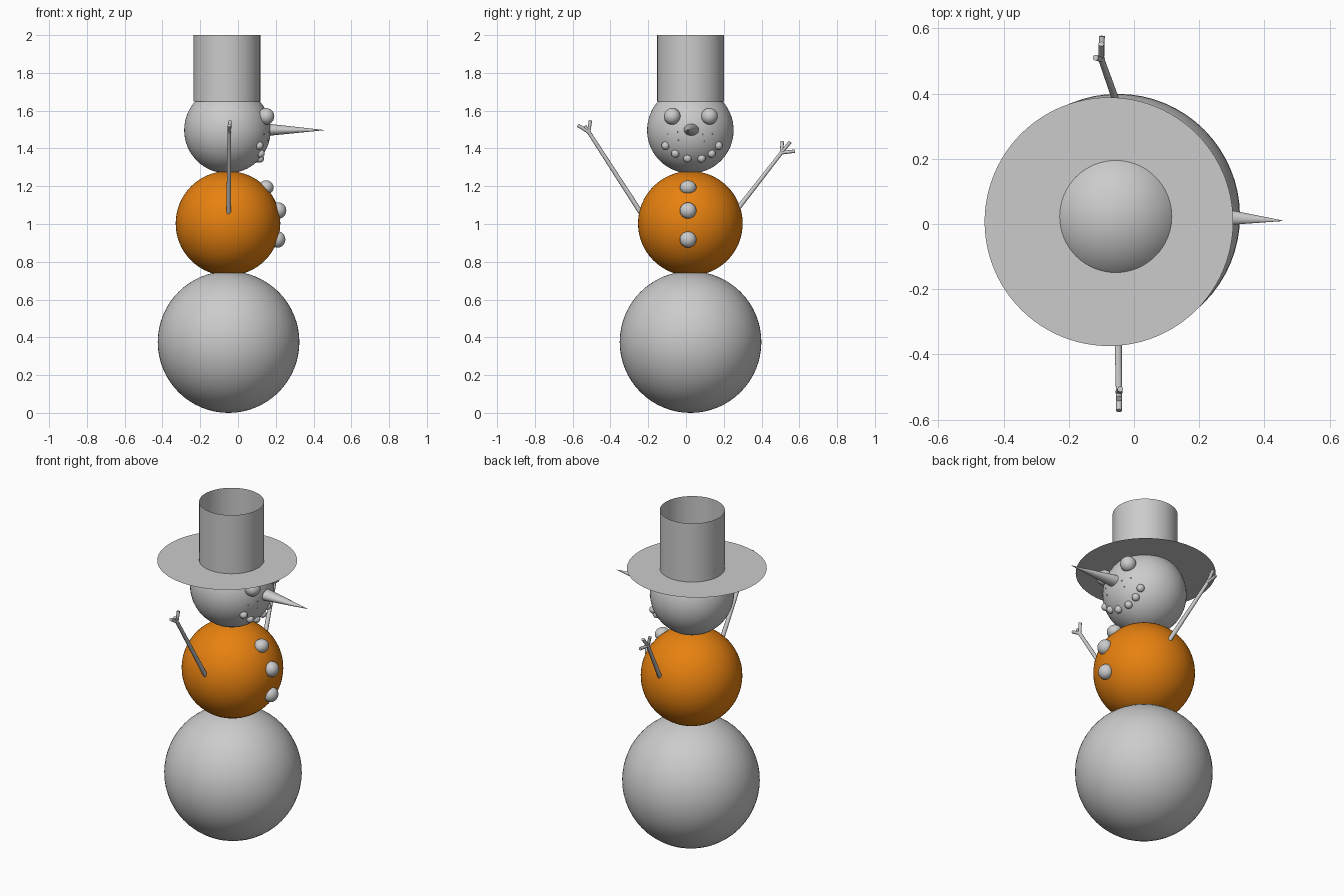
import bpy, math
from mathutils import Vector

if "Cube" in bpy.data.objects:
    bpy.data.objects.remove(bpy.data.objects["Cube"])

def material(name, color):
    m = bpy.data.materials.new(name)
    m.diffuse_color = (*color, 1)
    m.use_nodes = True
    m.node_tree.nodes["Principled BSDF"].inputs["Base Color"].default_value = m.diffuse_color
    return m

GREY = material("snow grey", (0.6, 0.6, 0.6))
ORANGE = material("orange", (0.8, 0.22, 0.005))

def finish(name, mat=GREY):
    o = bpy.context.object
    o.name = name
    o.data.materials.append(mat)
    bpy.ops.object.shade_smooth_by_angle(angle=math.radians(40))
    return o

def ball(name, loc, r, mat=GREY, scale=(1, 1, 1), seg=24):
    bpy.ops.mesh.primitive_uv_sphere_add(segments=seg, ring_count=seg // 2, radius=r, location=loc)
    bpy.context.object.scale = scale
    return finish(name, mat)

def stick(name, a, b, r1, r2, verts=10):
    a, b = Vector(a), Vector(b)
    d = b - a
    bpy.ops.mesh.primitive_cone_add(vertices=verts, radius1=r1, radius2=r2, depth=d.length,
                                    location=(a + b) / 2,
                                    rotation=d.to_track_quat('Z', 'Y').to_euler())
    return finish(name)

# Three stacked balls
HEAD, HEAD_R = Vector((-0.056, 0.023, 1.497)), 0.229
BODY, BODY_R = Vector((-0.053, 0.023, 1.003)), 0.277
ball("base_ball", (-0.05, 0.024, 0.375), 0.375, seg=64)
ball("middle_ball", BODY, BODY_R, ORANGE, seg=64)
ball("head", HEAD, HEAD_R, seg=64)

def on_ball(c, r, y, z):
    """Point on the +x side of a ball at the given y and z."""
    return (c.x + math.sqrt(r * r - (y - c.y) ** 2 - (z - c.z) ** 2), y, z)

# Eyes, mouth pebbles, freckles and buttons sit on the ball surfaces
for y in (-0.073, 0.124):
    ball("eye", on_ball(HEAD, HEAD_R + 0.008, y, 1.57), 0.044)
for y, z in ((-0.108, 1.415), (-0.056, 1.373), (0.008, 1.347),
             (0.082, 1.347), (0.135, 1.373), (0.172, 1.415)):
    ball("mouth_pebble", on_ball(HEAD, HEAD_R, y, z), 0.022, seg=16)
for y, z in ((-0.098, 1.476), (-0.04, 1.443), (0.098, 1.437),
             (0.14, 1.478), (-0.045, 1.485), (0.09, 1.475)):
    ball("freckle", on_ball(HEAD, HEAD_R, y, z), 0.004, seg=8)
for z in (1.193, 1.071, 0.918):
    ball("button", on_ball(BODY, BODY_R, 0.011, z), 0.044,
         scale=(0.92, 1, 0.86 if z > 1.1 else 0.98))

# Pointed nose, slightly flattened
nose = stick("nose", (0.13, 0.03, 1.499), (0.455, 0.01, 1.497), 0.045, 0.001, 24)
nose.scale = (0.78, 1, 1) if abs((nose.rotation_euler.to_matrix() @ Vector((1, 0, 0))).z) > 0.5 else (1, 0.78, 1)

# Twig arms: shoulder, wrist, then finger tips
arms = (
    ((-0.05, -0.22, 1.03), (-0.046, -0.515, 1.487),
     ((-0.046, -0.572, 1.522), (-0.042, -0.506, 1.548), (-0.046, -0.535, 1.52))),
    ((-0.01, 0.25, 1.05), (-0.1, 0.505, 1.377),
     ((-0.098, 0.576, 1.386), (-0.1, 0.552, 1.435), (-0.118, 0.51, 1.437))),
)
for shoulder, wrist, tips in arms:
    stick("arm", shoulder, wrist, 0.013, 0.01)
    ball("wrist", wrist, 0.011, seg=12)
    for tip in tips:
        stick("finger", wrist, tip, 0.009, 0.009)

# Hat: thin flat brim and open-topped tube
bpy.ops.mesh.primitive_circle_add(vertices=96, radius=0.381, fill_type='NGON', location=(-0.077, 0.007, 1.648))
finish("hat_brim")
bpy.ops.mesh.primitive_cylinder_add(vertices=64, radius=0.177, depth=0.352, end_fill_type='NOTHING',
                                    location=(-0.059, 0.024, 1.824))
finish("hat_tube")
